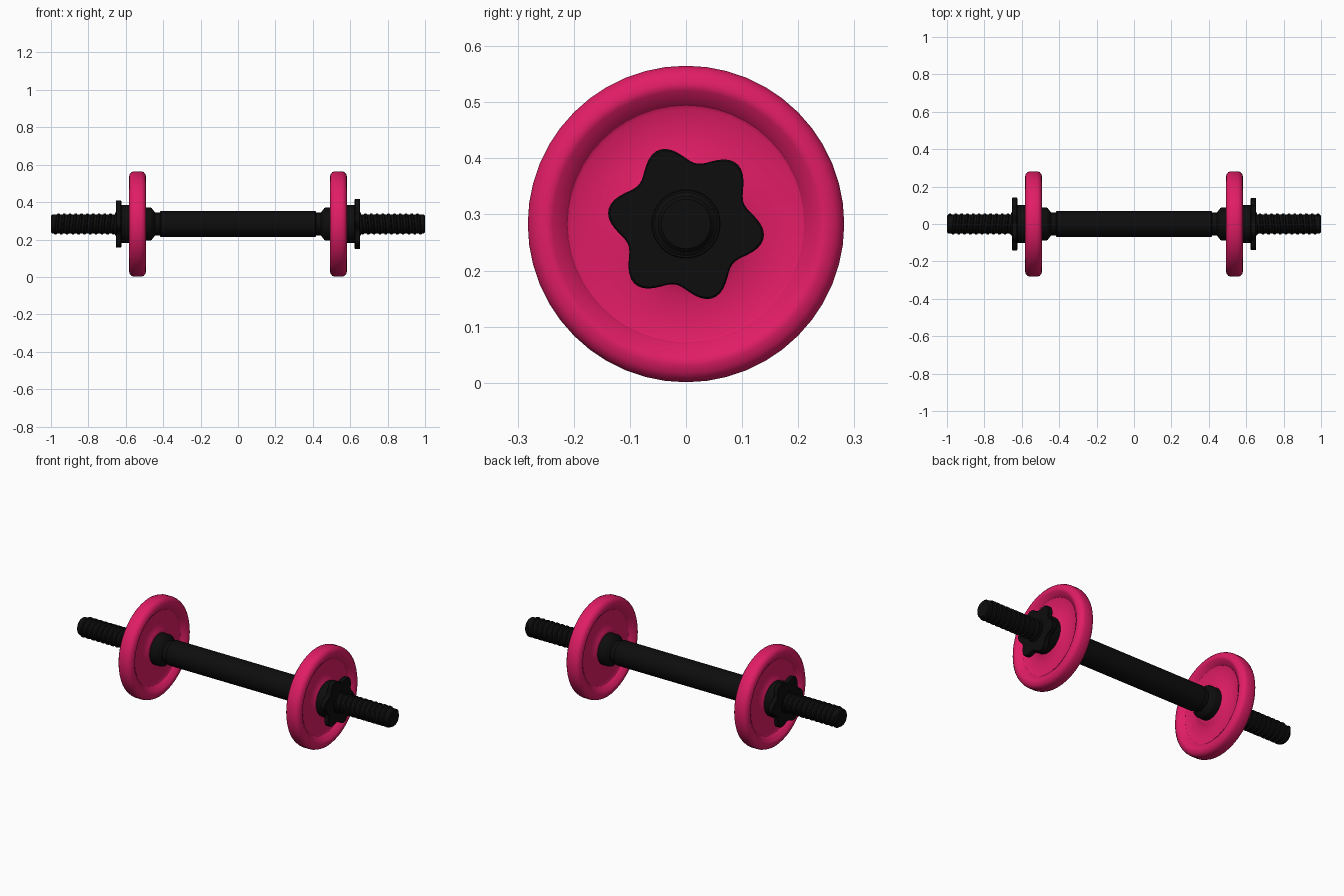
import bpy, bmesh
from math import sin, cos, pi, radians

if "Cube" in bpy.data.objects:
    bpy.data.objects.remove(bpy.data.objects["Cube"])

AXIS_Z = 0.283


def material(name, color):
    m = bpy.data.materials.new(name)
    m.diffuse_color = color
    m.use_nodes = True
    m.node_tree.nodes["Principled BSDF"].inputs["Base Color"].default_value = m.diffuse_color
    return m


PINK = material("pink_vinyl", (0.75, 0.012, 0.13, 1))
BLACK = material("black_metal", (0.004, 0.004, 0.004, 1))


def finish(name, bm, mat, angle=32):
    bmesh.ops.remove_doubles(bm, verts=bm.verts, dist=1e-5)
    bmesh.ops.recalc_face_normals(bm, faces=bm.faces)
    me = bpy.data.meshes.new(name)
    bm.to_mesh(me)
    bm.free()
    me.materials.append(mat)
    ob = bpy.data.objects.new(name, me)
    ob.location.z = AXIS_Z
    bpy.context.collection.objects.link(ob)
    bpy.ops.object.select_all(action='DESELECT')
    ob.select_set(True)
    bpy.context.view_layer.objects.active = ob
    bpy.ops.object.shade_smooth_by_angle(angle=radians(angle))
    return ob


def skin(bm, rings, closed):
    """Bridge successive rings of points with quads."""
    rows = [[bm.verts.new(p) for p in r] for r in rings]
    n = len(rows[0])
    for a, b in zip(rows, rows[1:]):
        for i in range(n if closed else n - 1):
            j = (i + 1) % n
            bm.faces.new((a[i], a[j], b[j], b[i]))
    return rows


def lathe(name, profile, mat, n=48, side=1, radius=lambda r, a: r):
    """Revolve (x, r) points round the bar axis and cap both ends."""
    bm = bmesh.new()
    rings = []
    for x, r in profile:
        angs = [2 * pi * i / n for i in range(n)]
        rings.append([(side * x, radius(r, a) * cos(a), radius(r, a) * sin(a)) for a in angs])
    rows = skin(bm, rings, True)
    bm.faces.new(rows[0])
    bm.faces.new(rows[-1])
    return finish(name, bm, mat)


def thread(name, side, start=0.60, end=0.998, pitch=0.031, n=24):
    """Helical ridge wrapped round the bar."""
    bm = bmesh.new()
    section = [(0, 0.046), (0.007, 0.057), (0.016, 0.057), (0.023, 0.046)]
    steps = int((end - start - 0.023) / pitch * n)
    rings = []
    for k in range(steps + 1):
        a, x = 2 * pi * k / n, start + pitch * k / n
        rings.append([(side * (x + dx), r * cos(a), r * sin(a)) for dx, r in section])
    rows = skin(bm, rings, False)
    bm.faces.new(rows[0])
    bm.faces.new(rows[-1])
    return finish(name, bm, BLACK)


# Bar core and thick central grip
lathe("bar", [(-1, 0.044), (-0.994, 0.05), (0.994, 0.05), (1, 0.044)], BLACK, 32)
lathe("grip", [(-0.417, 0.064), (-0.413, 0.07), (0.413, 0.07), (0.417, 0.064)], BLACK, 40)

# Plate cross-section: half from hub to rim, mirrored about the plate centre
PLATE_X = 0.537
half = [(0.032, 0.045), (0.032, 0.098), (0.029, 0.105), (0.019, 0.127), (0.019, 0.205),
        (0.022, 0.211), (0.027, 0.214), (0.043, 0.238), (0.046, 0.244), (0.046, 0.252),
        (0.042, 0.266), (0.033, 0.277), (0.020, 0.282)]
plate = [(PLATE_X - x, r) for x, r in half] + [(PLATE_X + x, r) for x, r in reversed(half)]

for side, label, phase in ((1, "right", -10), (-1, "left", 0)):
    lathe("plate_" + label, plate, PINK, 48, side)
    thread("thread_" + label, side)
    # Neck and chamfered stop collar inside the plate
    lathe("collar_" + label, [(0.40, 0.061), (0.443, 0.061), (0.447, 0.066), (0.462, 0.086),
                              (0.467, 0.088), (0.51, 0.088)], BLACK, 40, side)
    # Star nut: round boss plus six-lobed flange
    lathe("nut_boss_" + label, [(0.56, 0.097), (0.586, 0.101), (0.63, 0.101)], BLACK, 40, side)

    def star(r, a, p=radians(phase)):
        return r * (1 + 0.125 * cos(6 * (a - p)))

    lathe("nut_star_" + label, [(0.624, 0.122), (0.627, 0.125), (0.650, 0.125), (0.653, 0.122)],
          BLACK, 96, side, star)
    # Small lip where the bar leaves the nut
    lathe("nut_lip_" + label, [(0.65, 0.062), (0.657, 0.060)], BLACK, 32, side)
